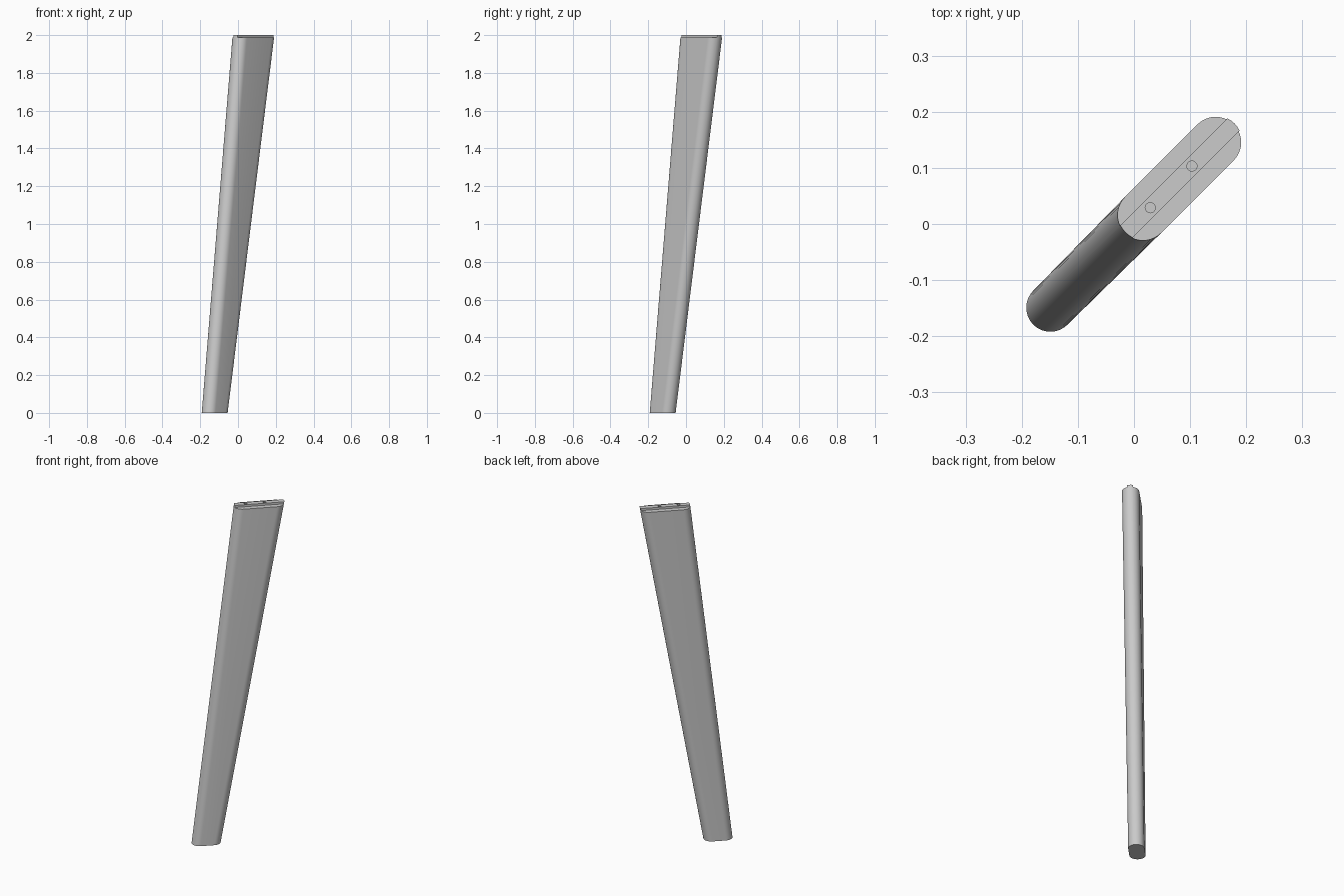
import bpy, bmesh, math
from mathutils import Matrix

if "Cube" in bpy.data.objects:
    bpy.data.objects.remove(bpy.data.objects["Cube"])

TURN = Matrix.Rotation(math.radians(45), 4, 'Z')
R2 = math.sqrt(2)


def stadium(u0, u1, r, z, n=20):
    """Rounded slot outline along u, between two arc centres."""
    pts = []
    for cu, start in ((u1, -math.pi / 2), (u0, math.pi / 2)):
        for i in range(n + 1):
            a = start + math.pi * i / n
            pts.append((cu + r * math.cos(a), r * math.sin(a), z))
    return pts


def finish(name, bm):
    bmesh.ops.recalc_face_normals(bm, faces=bm.faces)
    bm.transform(TURN)
    me = bpy.data.meshes.new(name)
    bm.to_mesh(me)
    bm.free()
    ob = bpy.data.objects.new(name, me)
    bpy.context.collection.objects.link(ob)
    return ob


# Tapered leg: loft between small foot and wide top
bm = bmesh.new()
low = [bm.verts.new(p) for p in stadium(-0.149 * R2, -0.098 * R2, 0.043, 0)]
top = [bm.verts.new(p) for p in stadium(0.017 * R2, 0.147 * R2, 0.0455, 2)]
bm.faces.new(low)
bm.faces.new(top)
for i in range(len(low)):
    j = (i + 1) % len(low)
    bm.faces.new((low[i], low[j], top[j], top[i]))
leg = finish("table_leg", bm)

# Cutter: side rebates leaving a central tongue, plus two dowel holes
RIDGE, STEP = 0.0155, 0.012
bm = bmesh.new()
for s in (-1, 1):
    bmesh.ops.create_cube(bm, size=1, matrix=Matrix.Translation((0.12, s * (RIDGE + 0.05), 2 - STEP + 0.05))
                          @ Matrix.Diagonal((0.6, 0.1, 0.1, 1)))
for u in (0.041, 0.146):
    bmesh.ops.create_cone(bm, cap_ends=True, segments=24, radius1=0.009, radius2=0.009,
                          depth=0.1, matrix=Matrix.Translation((u, 0, 2)))
cutter = finish("top_cutter", bm)
cutter.hide_render = True

bpy.context.view_layer.objects.active = leg
leg.select_set(True)
mod = leg.modifiers.new("top_joint", 'BOOLEAN')
mod.operation = 'DIFFERENCE'
mod.solver = 'EXACT'
mod.object = cutter
bpy.ops.object.modifier_apply(modifier=mod.name)
bpy.data.objects.remove(cutter)

bpy.ops.object.shade_smooth_by_angle(angle=math.radians(30))
